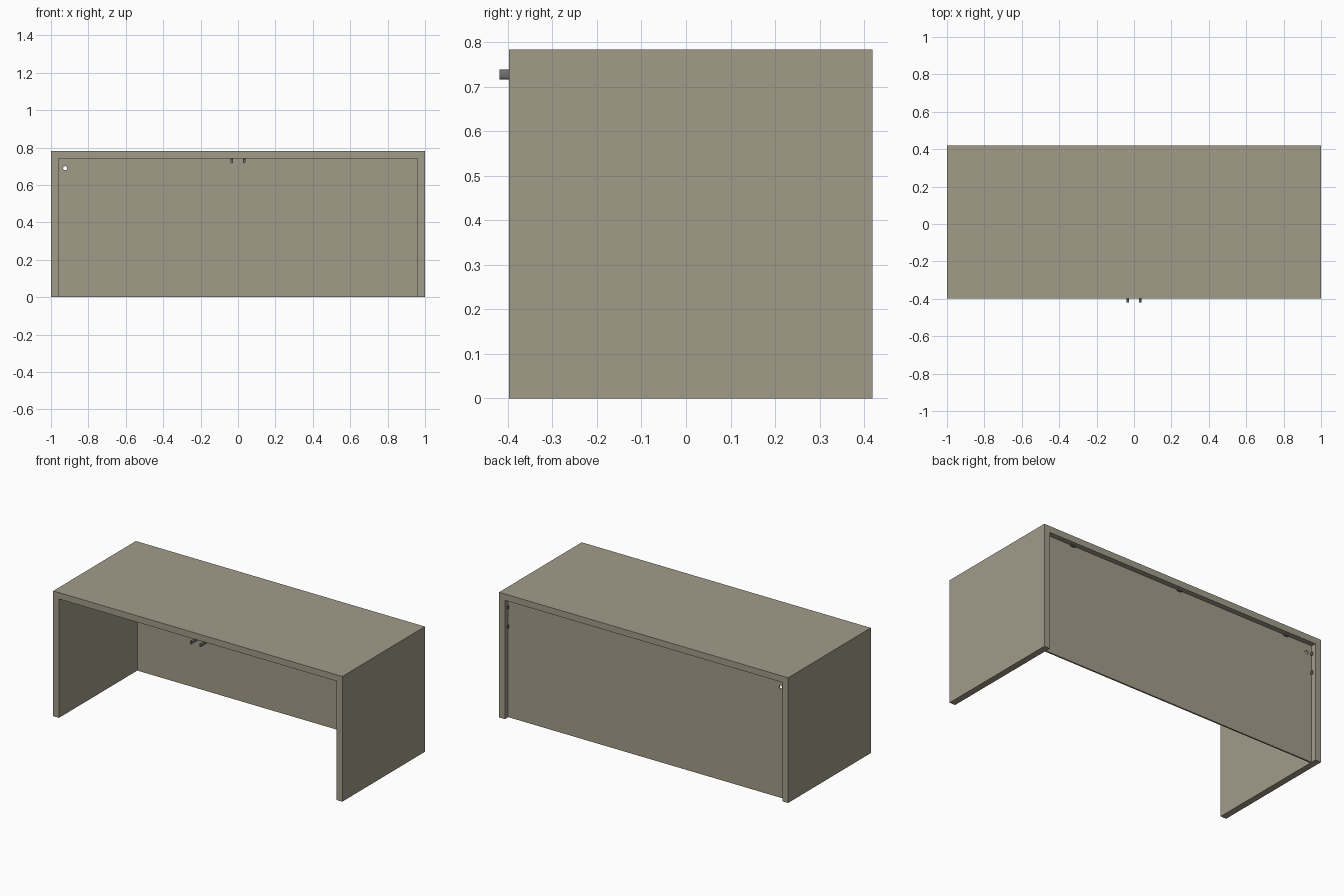
import bpy, bmesh, math
from mathutils import Matrix

if "Cube" in bpy.data.objects:
    bpy.data.objects.remove(bpy.data.objects["Cube"])

H, YF, YB = 0.783, -0.398, 0.419   # height, front and back of the frame
T = 0.04                           # board thickness


def material(name, rgb):
    m = bpy.data.materials.new(name)
    m.diffuse_color = (*rgb, 1)
    m.use_nodes = True
    m.node_tree.nodes["Principled BSDF"].inputs["Base Color"].default_value = m.diffuse_color
    return m


WOOD = material("taupe_board", (0.36, 0.33, 0.25))
METAL = material("dark_metal", (0.16, 0.16, 0.16))


def make(name, bm, mat):
    bmesh.ops.recalc_face_normals(bm, faces=bm.faces)
    me = bpy.data.meshes.new(name)
    bm.to_mesh(me)
    bm.free()
    me.materials.append(mat)
    ob = bpy.data.objects.new(name, me)
    bpy.context.collection.objects.link(ob)
    return ob


def extrude_y(name, pts, y0, y1, mat):
    """Extrude an x-z outline from y0 to y1."""
    bm = bmesh.new()
    face = bm.faces.new([bm.verts.new((x, y0, z)) for x, z in pts])
    ext = bmesh.ops.extrude_face_region(bm, geom=[face])
    verts = [v for v in ext["geom"] if isinstance(v, bmesh.types.BMVert)]
    bmesh.ops.translate(bm, verts=verts, vec=(0, y1 - y0, 0))
    return make(name, bm, mat)


def box(name, center, size, mat):
    bm = bmesh.new()
    bmesh.ops.create_cube(bm, size=1, matrix=Matrix.Translation(center) @ Matrix.Diagonal((*size, 1)))
    return make(name, bm, mat)


# One-piece top and sides
a, b = 1 - T, H - T
extrude_y("desk_frame", [(-1, 0), (-a, 0), (-a, b), (a, b), (a, 0), (1, 0), (1, H), (-1, H)], YF, YB, WOOD)

# Back panel, set in from the rear edge, with a cable hole
panel = box("back_panel", (0, 0.381, b / 2), (2 * a, 0.01, b), WOOD)
circle = [(-0.924 + 0.011 * math.cos(i * math.tau / 24), 0.69 + 0.011 * math.sin(i * math.tau / 24)) for i in range(24)]
cutter = extrude_y("cable_hole_cutter", circle, 0.35, 0.41, WOOD)
cutter.hide_render = True
cutter.hide_viewport = True
cut = panel.modifiers.new("cable_hole", 'BOOLEAN')
cut.operation, cut.object, cut.solver = 'DIFFERENCE', cutter, 'EXACT'

# Pair of hanging hooks under the front edge
for side, x in (("left", -0.033), ("right", 0.033)):
    pill = []
    for i in range(16):
        t = (i + 0.5) * math.tau / 16
        pill.append((x + 0.006 * math.cos(t),
                     0.727 + 0.006 * math.sin(t) + math.copysign(0.005, math.sin(t))))
    hook = extrude_y(side + "_hook", pill, -0.419, -0.33, METAL)
    bpy.context.view_layer.objects.active = hook
    hook.select_set(True)
    bpy.ops.object.shade_smooth_by_angle(angle=math.radians(35))
    hook.select_set(False)
    box(side + "_hook_mount", (x, -0.345, 0.738), (0.012, 0.03, 0.012), METAL)

# Small brackets fixing the panel to the top and sides
for i, x in enumerate((-0.77, 0, 0.77)):
    box(f"top_bracket_{i}", (x, 0.391, b - 0.004), (0.03, 0.012, 0.008), METAL)
for side, s in (("left", -1), ("right", 1)):
    for i, z in enumerate((0.57, 0.69)):
        box(f"{side}_bracket_{i}", (s * (a - 0.003), 0.391, z), (0.006, 0.012, 0.02), METAL)
